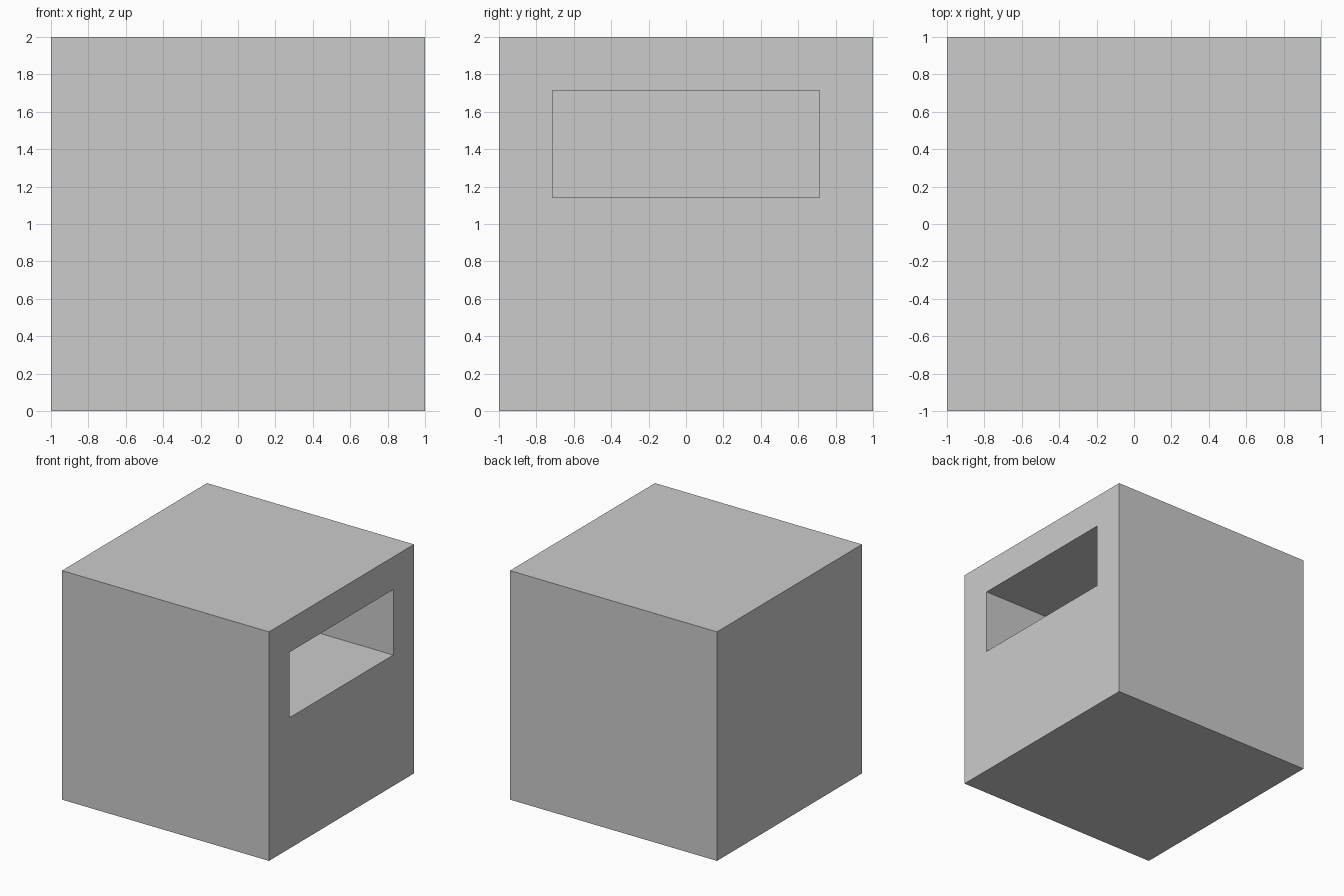
import bpy, bmesh
from mathutils import Vector

if "Cube" in bpy.data.objects:
    bpy.data.objects.remove(bpy.data.objects["Cube"])

WALL = 2 / 7          # wall thickness around the recess
SILL = 8 / 7          # height of the recess floor

bm = bmesh.new()

# Solid cube standing on the ground
bmesh.ops.create_cube(bm, size=2)
bmesh.ops.translate(bm, verts=bm.verts, vec=(0, 0, 1))
bm.normal_update()

# Opening in the right side: inset the face, then raise its lower edge
side = max(bm.faces, key=lambda f: f.normal.x)
bmesh.ops.inset_region(bm, faces=[side], thickness=WALL, use_even_offset=True)
for v in side.verts:
    if v.co.z < 1:
        v.co.z = SILL

# Push the opening inwards, leaving one wall thickness at the back
pocket = bmesh.ops.extrude_discrete_faces(bm, faces=[side])["faces"][0]
bmesh.ops.translate(bm, verts=pocket.verts, vec=Vector((WALL - 2, 0, 0)))
bmesh.ops.recalc_face_normals(bm, faces=bm.faces)

# Merge the frame around the opening into clean flat faces
mesh = bpy.data.meshes.new("block_with_recess")
bm.to_mesh(mesh)
bm.free()
bpy.context.collection.objects.link(bpy.data.objects.new("block_with_recess", mesh))
